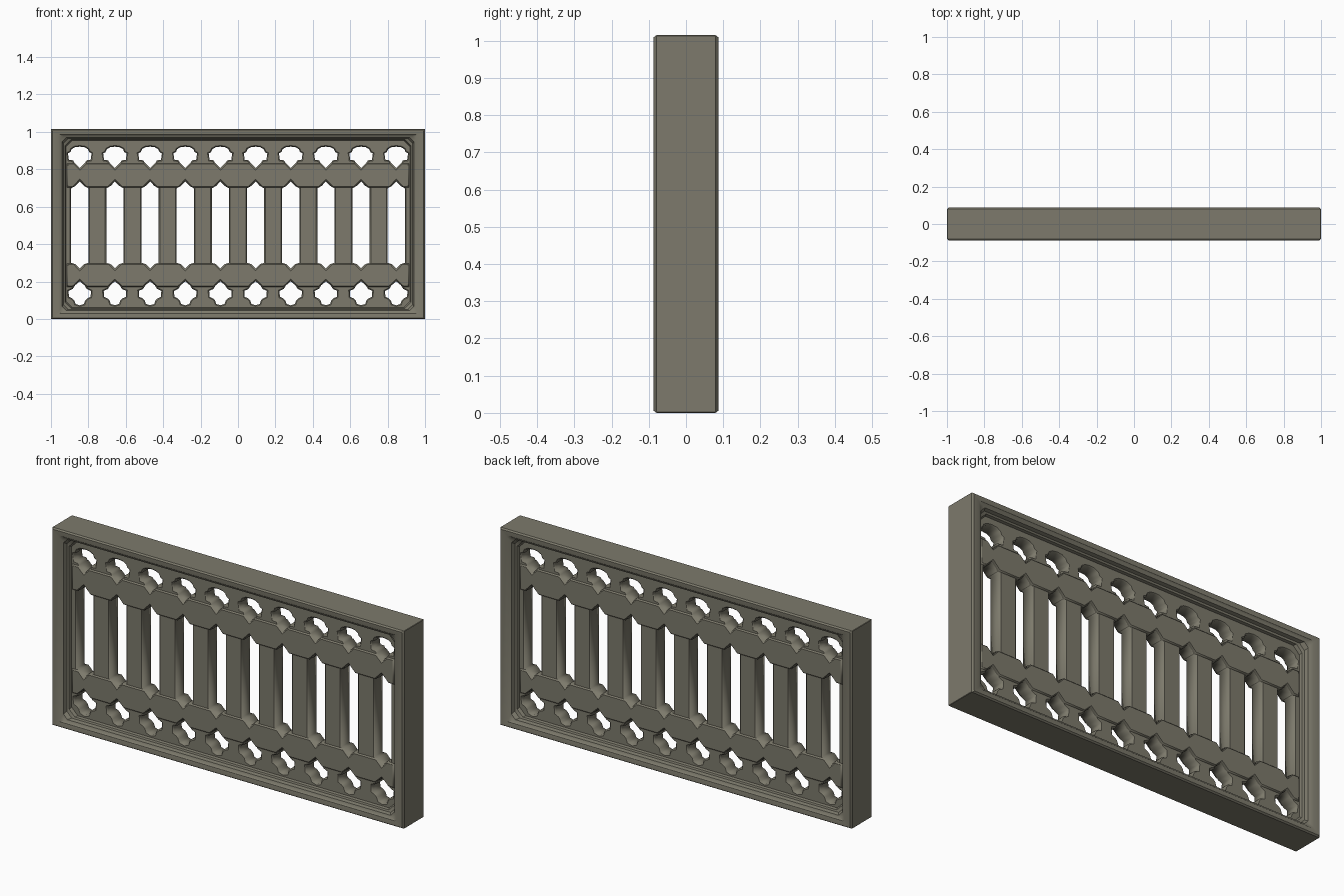
import bpy, bmesh, math

cube = bpy.data.objects.get("Cube")
if cube:
    bpy.data.objects.remove(cube, do_unlink=True)

HEIGHT = 1.015
COLUMNS = [0.188 * (i - 4.5) for i in range(10)]

stone = bpy.data.materials.new("weathered_stone")
stone.use_nodes = True
COLOUR = (0.205, 0.195, 0.15, 1)
stone.diffuse_color = COLOUR
shader = stone.node_tree.nodes["Principled BSDF"]
shader.inputs["Base Color"].default_value = COLOUR
shader.inputs["Roughness"].default_value = 0.9


def mirrored(half):
    """Closed outline from its right half, listed from bottom to top."""
    left = [(-x, z) for x, z in reversed(half) if x > 0]
    return half + left


def plate(name, outlines, half_depth, bevel):
    """Upright plate filled between outlines, with softened edges."""
    curve = bpy.data.curves.new(name, "CURVE")
    curve.dimensions = "2D"
    curve.fill_mode = "BOTH"
    curve.extrude = half_depth - bevel
    curve.bevel_depth = bevel
    curve.bevel_resolution = 0
    curve.offset = -bevel
    for points in outlines:
        spline = curve.splines.new("POLY")
        spline.points.add(len(points) - 1)
        for p, (x, z) in zip(spline.points, points):
            p.co = (x, z, 0, 1)
        spline.use_cyclic_u = True
    curve.materials.append(stone)
    obj = bpy.data.objects.new(name, curve)
    obj.rotation_euler.x = math.pi / 2
    bpy.context.collection.objects.link(obj)
    bpy.ops.object.select_all(action="DESELECT")
    obj.select_set(True)
    bpy.context.view_layer.objects.active = obj
    bpy.ops.object.convert(target="MESH")


# Half outlines of the three kinds of opening
upper_foil = [(0, 0.807), (0.03, 0.837), (0.036, 0.848), (0.058, 0.85), (0.063, 0.885),
              (0.05, 0.892), (0.043, 0.908), (0.025, 0.918), (0, 0.921)]
lower_foil = [(0, 0.073), (0.022, 0.08), (0.028, 0.098), (0.04, 0.11), (0.058, 0.118),
              (0.06, 0.15), (0.038, 0.16), (0.025, 0.18), (0, 0.201)]
slot = [(0, 0.27), (0.022, 0.292), (0.046, 0.3), (0.046, 0.698), (0.022, 0.712), (0, 0.735)]

# Pierced panel: bars and tracery in one plate
holes = [[(x + c, z) for x, z in mirrored(half)]
         for c in COLUMNS for half in (upper_foil, lower_foil, slot)]
border = [(-0.94, 0.05), (0.94, 0.05), (0.94, 0.965), (-0.94, 0.965)]
plate("pierced_panel", [border] + holes, 0.036, 0.006)


# Raised rails, notched where they meet the openings
def rail(name, low_edge, low_tip, high_edge, high_tip):
    low, high = [(-0.915, low_edge)], [(-0.915, high_edge)]
    for c in COLUMNS:
        low += [(c - 0.036, low_edge), (c, low_tip), (c + 0.036, low_edge)]
        high += [(c - 0.03, high_edge), (c, high_tip), (c + 0.03, high_edge)]
    low.append((0.915, low_edge))
    high.append((0.915, high_edge))
    plate(name, [low + high[::-1]], 0.044, 0.005)


rail("lower_rail", 0.172, 0.206, 0.295, 0.264)
rail("upper_rail", 0.703, 0.74, 0.832, 0.802)

# Moulded frame: (inset, half depth, corner cut) swept round the rectangle
front = [(0, 0.079, 0.002), (0.008, 0.087, 0.004), (0.04, 0.085, 0.008),
         (0.052, 0.076, 0.016), (0.06, 0.073, 0.022), (0.066, 0.055, 0.028),
         (0.076, 0.05, 0.032), (0.082, 0.03, 0.036)]
profile = front + [(d, -y, c) for d, y, c in reversed(front)]
bm = bmesh.new()
rings = []
for inset, y, cut in profile:
    x, top, base = 1 - inset, HEIGHT - inset * 0.75, inset * 0.75
    corners = [(x - cut, base), (x, base + cut), (x, top - cut), (x - cut, top),
               (cut - x, top), (-x, top - cut), (-x, base + cut), (cut - x, base)]
    rings.append([bm.verts.new((px, y, pz)) for px, pz in corners])
for i, ring in enumerate(rings):
    following = rings[(i + 1) % len(rings)]
    for j in range(8):
        k = (j + 1) % 8
        bm.faces.new((ring[j], ring[k], following[k], following[j]))
bmesh.ops.recalc_face_normals(bm, faces=bm.faces)
mesh = bpy.data.meshes.new("moulded_frame")
bm.to_mesh(mesh)
bm.free()
mesh.materials.append(stone)
frame = bpy.data.objects.new("moulded_frame", mesh)
bpy.context.collection.objects.link(frame)
bpy.ops.object.select_all(action="DESELECT")
frame.select_set(True)
bpy.context.view_layer.objects.active = frame
bpy.ops.object.shade_smooth_by_angle(angle=math.radians(30))
